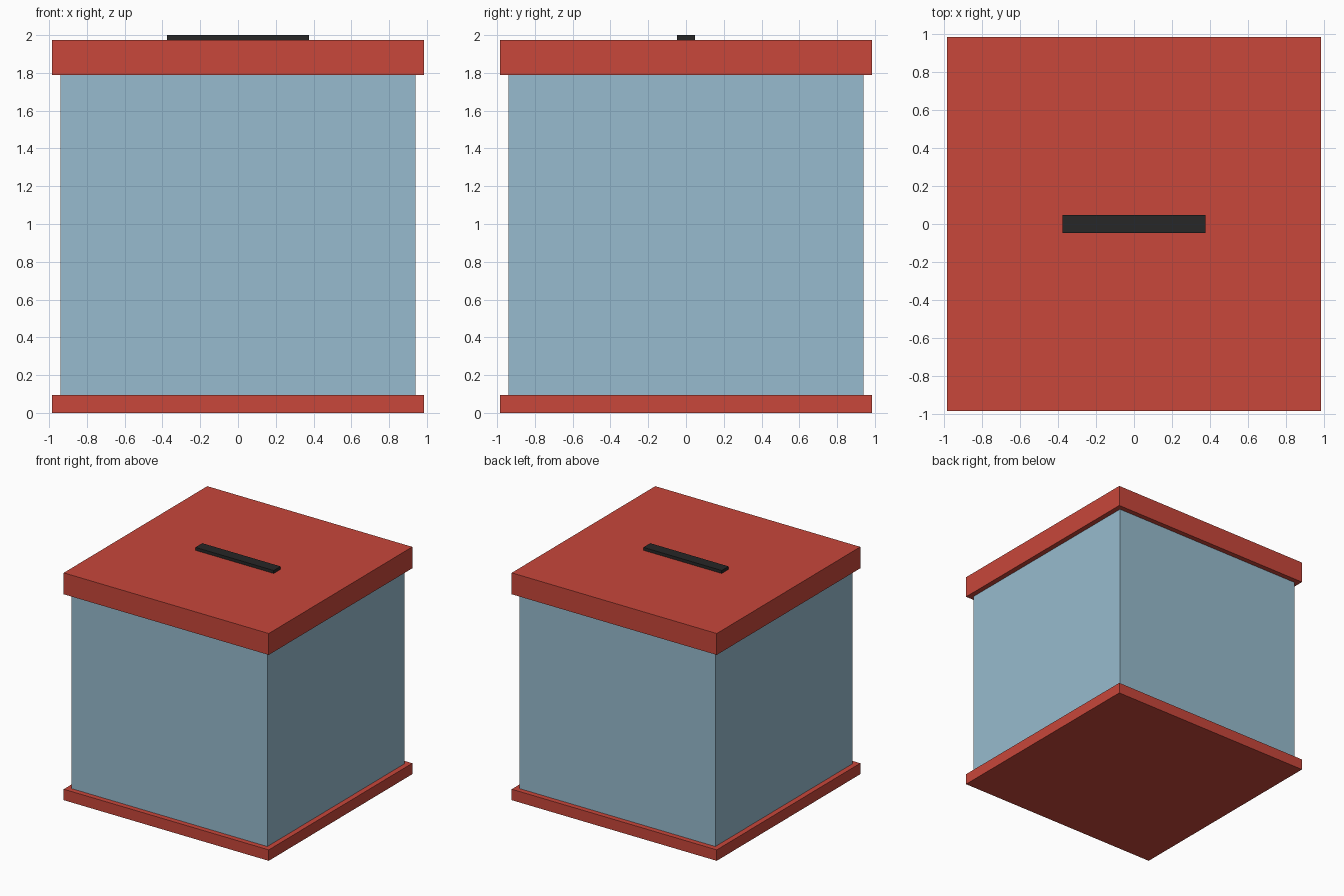
import bpy

if "Cube" in bpy.data.objects:
    bpy.data.objects.remove(bpy.data.objects["Cube"])


def material(name, rgb):
    m = bpy.data.materials.new(name)
    m.diffuse_color = (*rgb, 1.0)
    m.use_nodes = True
    m.node_tree.nodes["Principled BSDF"].inputs["Base Color"].default_value = m.diffuse_color
    return m


def box(name, half_x, half_y, z0, z1, mat):
    bpy.ops.mesh.primitive_cube_add(size=2, location=(0, 0, (z0 + z1) / 2))
    ob = bpy.context.object
    ob.name = name
    ob.scale = (half_x, half_y, (z1 - z0) / 2)
    bpy.ops.object.transform_apply(location=False, rotation=False, scale=True)
    ob.data.materials.append(mat)
    return ob


red = material("red_paint", (0.58, 0.063, 0.043))
blue = material("pale_blue", (0.31, 0.50, 0.62))
black = material("black", (0.02, 0.02, 0.02))

# Base plate, body, overhanging lid
box("base_plate", 0.985, 0.985, 0.0, 0.095, red)
box("body", 0.94, 0.94, 0.095, 1.788, blue)
box("lid", 0.985, 0.985, 1.788, 1.974, red)

# Raised slot strip, sunk slightly into the lid
box("slot", 0.376, 0.047, 1.962, 2.0, black)
